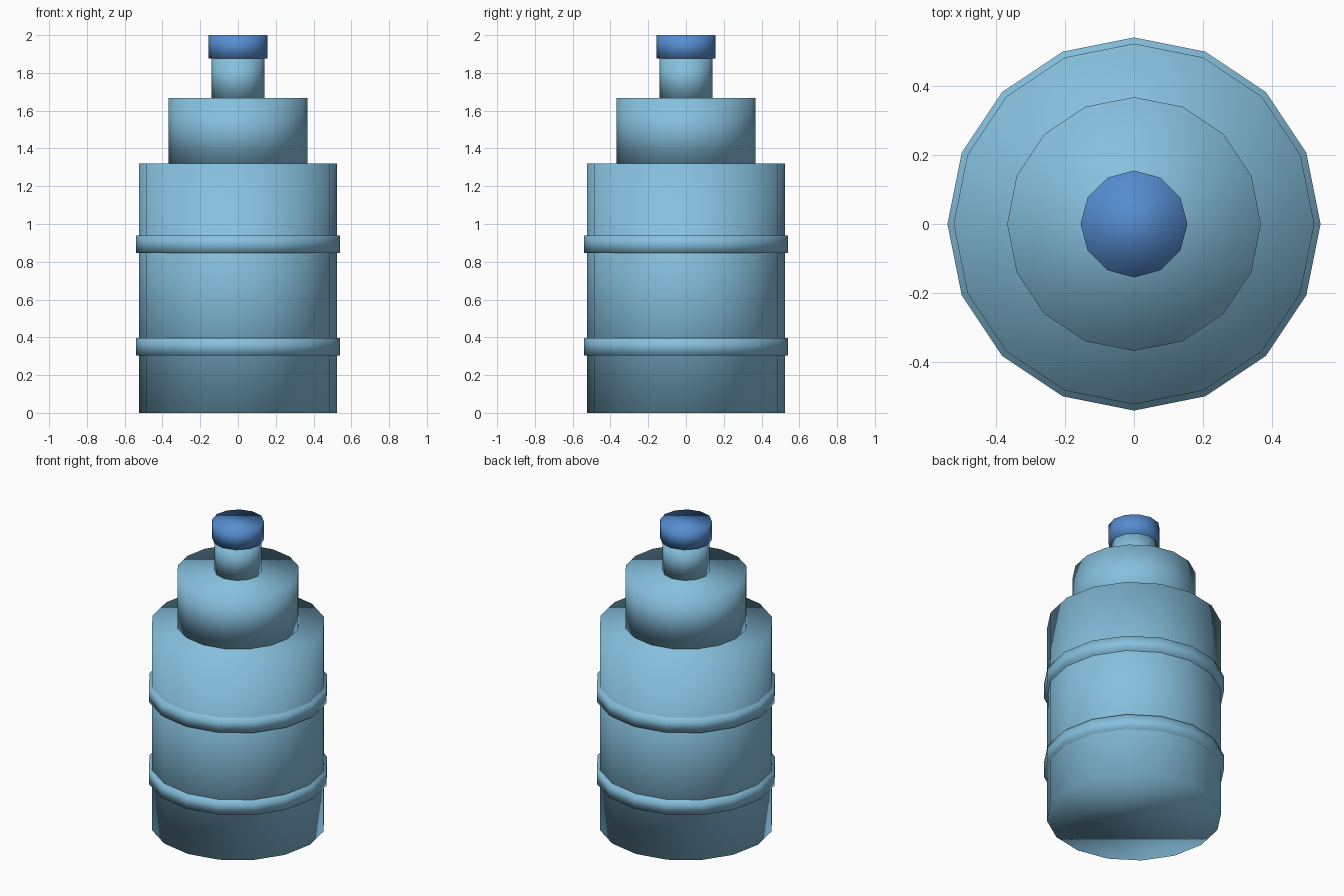
import bpy

cube = bpy.data.objects.get("Cube")
if cube:
    bpy.data.objects.remove(cube, do_unlink=True)


def make_material(name, color):
    mat = bpy.data.materials.new(name)
    mat.use_nodes = True
    mat.diffuse_color = color
    mat.node_tree.nodes["Principled BSDF"].inputs["Base Color"].default_value = color
    return mat


def drum(name, radius, bottom, top, sides, mat):
    """Upright low-poly cylinder, shaded smooth all over, rims included."""
    bpy.ops.mesh.primitive_cylinder_add(
        vertices=sides, radius=radius, depth=top - bottom,
        location=(0, 0, (bottom + top) / 2))
    obj = bpy.context.object
    obj.name = name
    obj.data.materials.append(mat)
    obj.data.shade_smooth()
    return obj


light_blue = make_material("light blue plastic", (0.24, 0.53, 0.73, 1))
cap_blue = make_material("blue cap", (0.09, 0.265, 0.63, 1))

# Stepped bottle
drum("body", 0.523, 0, 1.32, 16, light_blue)
drum("shoulder", 0.368, 1.32, 1.668, 16, light_blue)
drum("neck", 0.14, 1.668, 1.877, 12, light_blue)
drum("cap", 0.155, 1.877, 2, 12, cap_blue)

# Raised bands around the body
for name, middle in (("lower_band", 0.351), ("upper_band", 0.893)):
    drum(name, 0.541, middle - 0.046, middle + 0.046, 16, light_blue)
